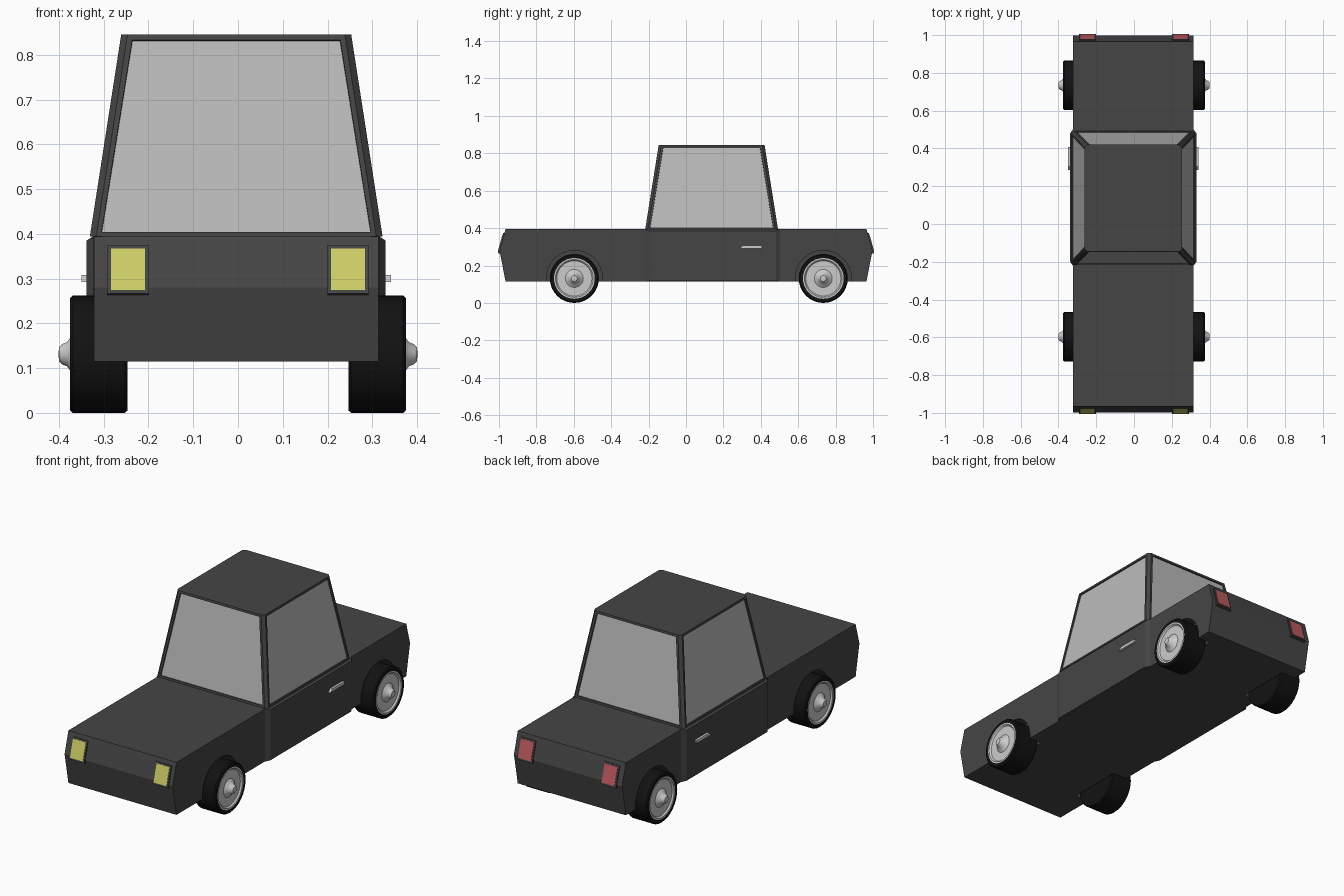
import bpy, bmesh, math
from mathutils import Vector, Matrix

if "Cube" in bpy.data.objects:
    bpy.data.objects.remove(bpy.data.objects["Cube"])


def material(name, rgb):
    m = bpy.data.materials.new(name)
    m.diffuse_color = (*rgb, 1)
    m.use_nodes = True
    m.node_tree.nodes["Principled BSDF"].inputs["Base Color"].default_value = m.diffuse_color
    return m


PAINT = material("dark_paint", (0.06, 0.06, 0.06))
GLASS = material("window_grey", (0.5, 0.5, 0.5))
RUBBER = material("rubber", (0.006, 0.006, 0.006))
METAL = material("metal", (0.55, 0.55, 0.55))
YELLOW = material("headlight_yellow", (0.62, 0.62, 0.14))
RED = material("tail_light_red", (0.5, 0.1, 0.11))
SHIFT = -0.004   # bodywork sits slightly left of the axles


def finish(bm, name, *mats):
    bmesh.ops.recalc_face_normals(bm, faces=bm.faces)
    mesh = bpy.data.meshes.new(name)
    bm.to_mesh(mesh)
    bm.free()
    for m in mats:
        mesh.materials.append(m)
    ob = bpy.data.objects.new(name, mesh)
    bpy.context.collection.objects.link(ob)
    return ob


def loft(rings):
    """Closed solid through rings of equal point count."""
    bm = bmesh.new()
    vs = [[bm.verts.new(p) for p in r] for r in rings]
    for a, b in zip(vs, vs[1:]):
        for i in range(len(a)):
            j = (i + 1) % len(a)
            bm.faces.new((a[i], a[j], b[j], b[i]))
    bm.faces.new(vs[0][::-1])
    bm.faces.new(vs[-1])
    return bm


def rect(a0, a1, b0, b1, make):
    return [make(a, b) for a, b in ((a0, b0), (a1, b0), (a1, b1), (a0, b1))]


# Lower body: pointed-end side profile extruded across the width
profile = [(-0.965, 0.115), (0.965, 0.115), (0.997, 0.28),
           (0.965, 0.394), (-0.965, 0.394), (-0.997, 0.28)]
body = finish(loft([[(x + SHIFT, y, z) for y, z in profile] for x in (-0.318, 0.318)]),
              "body", PAINT)

# Cabin: tapered block with chamfered corner posts and recessed windows
bm = loft([rect(-0.327, 0.327, -0.218, 0.492, lambda x, y: (x + SHIFT, y, 0.394)),
           rect(-0.257, 0.257, -0.146, 0.42, lambda x, y: (x + SHIFT, y, 0.845))])
posts = [e for e in bm.edges if abs(e.verts[0].co.z - e.verts[1].co.z) > 0.1]
bmesh.ops.bevel(bm, geom=posts, offset=0.014, segments=1, affect='EDGES')
bm.normal_update()
panes = [f for f in bm.faces if abs(f.normal.z) < 0.5 and f.calc_area() > 0.1]
bmesh.ops.recalc_face_normals(bm, faces=bm.faces)
bmesh.ops.inset_individual(bm, faces=panes, thickness=0.016)
bmesh.ops.inset_individual(bm, faces=panes, thickness=0.001, depth=-0.006)
for f in panes:
    f.material_index = 1
finish(bm, "cabin", PAINT, GLASS)

# Doors and handles
for s, side in ((-1, "left"), (1, "right")):
    finish(loft([rect(-0.222, 0.502, 0.115, 0.395, lambda y, z: (s * 0.3 + SHIFT, y, z)),
                 rect(-0.222, 0.502, 0.115, 0.395, lambda y, z: (s * 0.319 + SHIFT, y, z)),
                 rect(-0.2, 0.48, 0.117, 0.385, lambda y, z: (s * 0.334 + SHIFT, y, z))]),
           side + "_door", PAINT)
    outline = [(0.287, 0.292), (0.405, 0.292), (0.408, 0.308), (0.305, 0.308)]
    finish(loft([[(s * x + SHIFT, y, z) for y, z in outline] for x in (0.33, 0.346)]),
           side + "_door_handle", METAL)

# Lamps: bezel and lens lying on the sloped upper half of each end
slope = math.atan2(0.032, 0.114)
for end, lamp, mat in ((-1, "headlight", YELLOW), (1, "tail_light", RED)):
    for s, side in ((-1, "left"), (1, "right")):
        place = (Matrix.Translation((s * 0.246, end * 0.986, 0.319))
                 @ Matrix.Rotation(end * slope, 4, 'X'))
        for part, w, h, d, m in (("bezel", 0.046, 0.056, 0.006, PAINT),
                                 ("lens", 0.038, 0.048, 0.008, mat)):
            bm = loft([rect(-w, w, -h, h, lambda x, z: (x, end * y, z)) for y in (-0.012, d)])
            bmesh.ops.transform(bm, matrix=place, verts=bm.verts)
            finish(bm, f"{side}_{lamp}_{part}", m)


def lathe(points, name, mat, s, y):
    """Spin an (x, radius) profile about a wheel axle."""
    bm = bmesh.new()
    vs = [bm.verts.new((s * x, y, 0.131 + r)) for x, r in points]
    es = [bm.edges.new(p) for p in zip(vs, vs[1:])]
    bmesh.ops.spin(bm, geom=vs + es, cent=(0, y, 0.131), axis=(1, 0, 0),
                   angle=math.tau, steps=32)
    bmesh.ops.remove_doubles(bm, verts=bm.verts, dist=0.0005)
    ob = finish(bm, name, mat)
    bpy.context.view_layer.objects.active = ob
    ob.select_set(True)
    bpy.ops.object.shade_smooth_by_angle(angle=math.radians(35))
    ob.select_set(False)
    return ob


# Wheels, with a cutter for each wheel arch
tyre = [(0.36, 0), (0.36, 0.105), (0.374, 0.109), (0.375, 0.125), (0.369, 0.131),
        (0.253, 0.131), (0.247, 0.126), (0.247, 0)]
rim = [(0.361, 0), (0.361, 0.108), (0.374, 0.109), (0.374, 0.101), (0.366, 0.094),
       (0.366, 0.048), (0.374, 0.038), (0.382, 0.027), (0.394, 0.022), (0.4, 0.016), (0.401, 0)]
for y, end in ((-0.597, "front"), (0.734, "rear")):
    for s, side in ((-1, "left"), (1, "right")):
        lathe(tyre, f"{end}_{side}_tyre", RUBBER, s, y)
        lathe(rim, f"{end}_{side}_rim", METAL, s, y)
        cutter = lathe([(0.24, 0), (0.24, 0.15), (0.36, 0.15), (0.36, 0)],
                       f"{end}_{side}_arch_cutter", PAINT, s, y)
        cutter.hide_render = True
        cutter.hide_set(True)
        cut = body.modifiers.new("wheel_arch", 'BOOLEAN')
        cut.operation = 'DIFFERENCE'
        cut.solver = 'EXACT'
        cut.object = cutter
